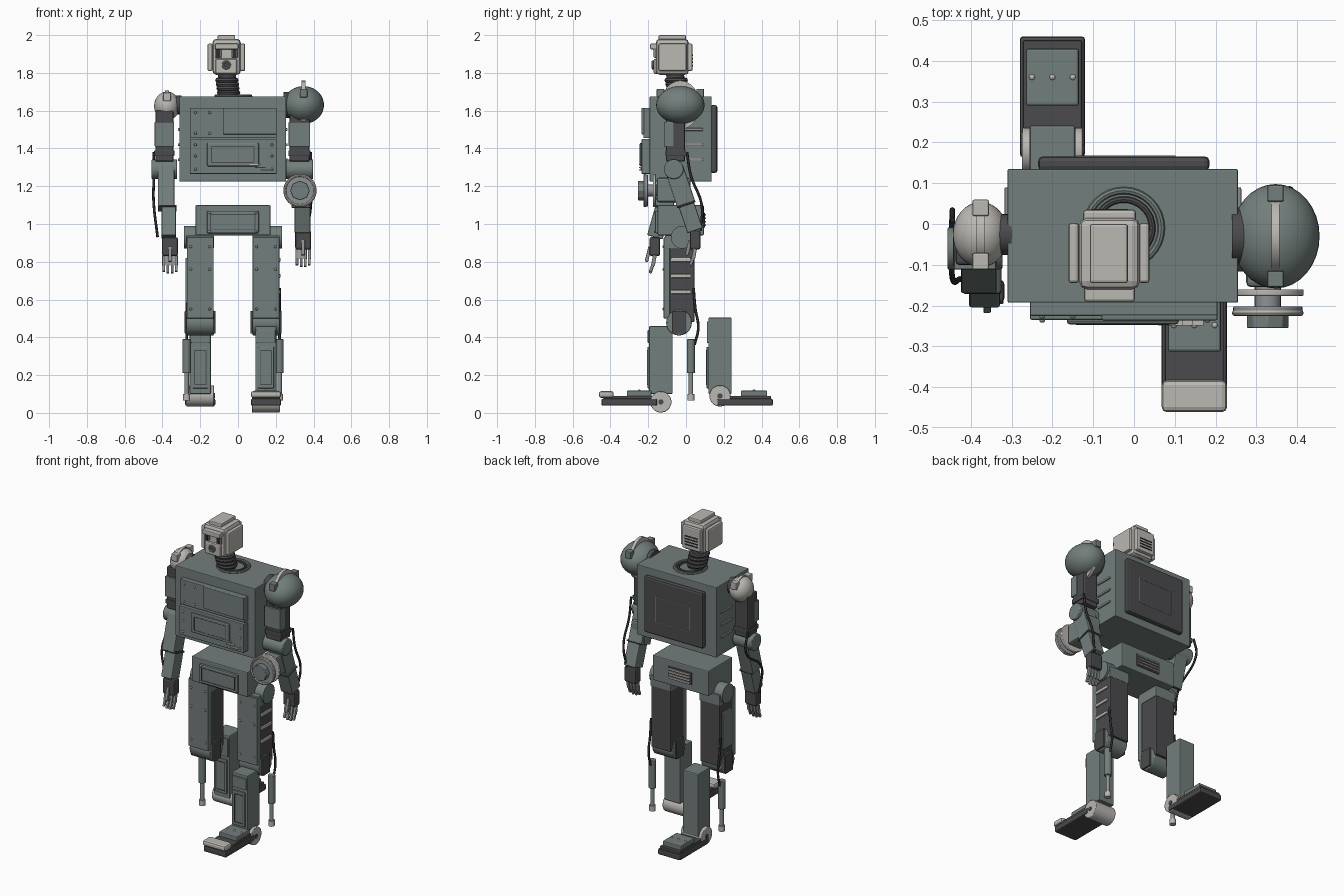
import bpy
import math
from mathutils import Vector

if "Cube" in bpy.data.objects:
    bpy.data.objects.remove(bpy.data.objects["Cube"])


def material(name, red, green, blue):
    mat = bpy.data.materials.new(name)
    mat.use_nodes = True
    colour = (red, green, blue, 1)
    mat.diffuse_color = colour
    mat.node_tree.nodes["Principled BSDF"].inputs["Base Color"].default_value = colour
    return mat


BODY = material("grey green paint", 0.17, 0.21, 0.2)
PALE = material("pale ceramic", 0.5, 0.48, 0.45)
DARK = material("charcoal", 0.07, 0.07, 0.075)
BLACK = material("black rubber", 0.025, 0.025, 0.027)
STEEL = material("steel", 0.27, 0.29, 0.29)


def finish(name, mat, bevel=0, smooth=False):
    obj = bpy.context.object
    obj.name = obj.data.name = name
    obj.data.materials.append(mat)
    if smooth:
        bpy.ops.object.shade_smooth_by_angle(angle=math.radians(35))
    if bevel:
        mod = obj.modifiers.new("edge bevel", "BEVEL")
        mod.width = bevel
        mod.segments = 2
        mod.limit_method = "ANGLE"
    return obj


def box(name, mat, x, y, z, bevel=0.004):
    spans = (x, y, z)
    bpy.ops.mesh.primitive_cube_add(size=1, location=[sum(s) / 2 for s in spans])
    obj = bpy.context.object
    obj.scale = [s[1] - s[0] for s in spans]
    bpy.ops.object.transform_apply(location=False, rotation=False)
    return finish(name, mat, bevel)


def limb(name, mat, start, end, width, depth, bevel=0.006):
    """Box running between two points."""
    a, b = Vector(start), Vector(end)
    d = b - a
    h = d.length / 2
    obj = box(name, mat, (-width / 2, width / 2), (-depth / 2, depth / 2), (-h, h), bevel)
    obj.location = (a + b) / 2
    obj.rotation_euler.x = math.atan2(d.y, -d.z)
    return obj


def rod(name, mat, start, end, radius, sides=32, bevel=0):
    a, b = Vector(start), Vector(end)
    bpy.ops.mesh.primitive_cylinder_add(vertices=sides, radius=radius, depth=(b - a).length,
                                        location=(a + b) / 2)
    bpy.context.object.rotation_euler = (b - a).to_track_quat("Z", "Y").to_euler()
    return finish(name, mat, bevel, smooth=True)


def ball(name, mat, centre, radii):
    bpy.ops.mesh.primitive_uv_sphere_add(segments=32, ring_count=20, location=centre)
    bpy.context.object.scale = radii
    return finish(name, mat, smooth=True)


def ring(name, mat, centre, major, minor, turn=0):
    bpy.ops.mesh.primitive_torus_add(location=centre, major_radius=major, minor_radius=minor,
                                     major_segments=32, minor_segments=8, rotation=(turn, 0, 0))
    return finish(name, mat, smooth=True)


def cable(name, points, radius=0.007):
    curve = bpy.data.curves.new(name, "CURVE")
    curve.dimensions = "3D"
    curve.bevel_depth = radius
    curve.bevel_resolution = 2
    spline = curve.splines.new("BEZIER")
    spline.bezier_points.add(len(points) - 1)
    for knot, p in zip(spline.bezier_points, points):
        knot.co = p
        knot.handle_left_type = knot.handle_right_type = "AUTO"
    obj = bpy.data.objects.new(name, curve)
    obj.data.materials.append(BLACK)
    bpy.context.collection.objects.link(obj)


def frame(name, mat, x, z, y, width=0.006, depth=0.008):
    """Thin rectangular border on a front or back face."""
    for i in (0, 1):
        edge = (x[i] - width / 2, x[i] + width / 2)
        box(name + "_side", mat, edge, (y - depth, y + depth), z, 0)
        edge = (z[i] - width / 2, z[i] + width / 2)
        box(name + "_bar", mat, x, (y - depth, y + depth), edge, 0)


def rivets(name, xs, zs, y):
    for x in xs:
        for z in zs:
            ball(name, STEEL, (x, y, z), (0.007, 0.006, 0.007))


# Torso with front armour and back plate
box("torso", BODY, (-0.31, 0.255), (-0.193, 0.135), (1.225, 1.675))
box("upper_chest_plate", BODY, (-0.255, 0.205), (-0.225, -0.19), (1.455, 1.615))
box("raised_chest_plate", BODY, (-0.08, 0.205), (-0.236, -0.22), (1.475, 1.615))
box("lower_chest_plate", BODY, (-0.255, 0.205), (-0.235, -0.19), (1.265, 1.45))
box("chest_hatch", BODY, (-0.165, 0.11), (-0.246, -0.23), (1.305, 1.43), 0.008)
frame("hatch_border", DARK, (-0.14, 0.085), (1.325, 1.41), -0.243, 0.004, 0.004)
for k in range(3):
    box("chest_marking", PALE, (0.06 + k * 0.03, 0.12 + k * 0.025),
        (-0.249, -0.232), (1.312 - k * 0.015, 1.318 - k * 0.015), 0)
rivets("chest_rivet", (-0.225, 0.18), (1.29, 1.36, 1.42), -0.236)
rivets("upper_chest_rivet", (-0.225, -0.15), (1.48, 1.59), -0.226)
box("back_plate", DARK, (-0.235, 0.185), (0.13, 0.166), (1.27, 1.63), 0.012)
frame("back_outline", STEEL, (-0.14, 0.1), (1.36, 1.52), 0.165, 0.003, 0.003)
for z in (1.34, 1.42, 1.5):
    for x in (-0.31, 0.255):
        box("torso_side_slot", STEEL, (x - 0.008, x + 0.008), (-0.02, 0.09), (z - 0.007, z + 0.007))

# Neck and collar
collar = (-0.025, -0.01, 1.677)
ring("collar_ring", BODY, collar, 0.092, 0.009)
ring("inner_collar_ring", DARK, collar, 0.07, 0.008)
rod("neck_core", DARK, (-0.045, -0.035, 1.66), (-0.06, -0.06, 1.8), 0.047)
for k in range(4):
    ring("neck_ring", DARK, (-0.05 - k * 0.003, -0.04 - k * 0.004, 1.695 + k * 0.022), 0.048, 0.014)

# Head
box("head", PALE, (-0.135, 0.015), (-0.16, 0.015), (1.79, 1.98), 0.02)
box("crown_plate", PALE, (-0.108, -0.015), (-0.145, 0.0), (1.96, 2.0), 0.006)
box("jaw", PALE, (-0.12, -0.005), (-0.172, -0.12), (1.795, 1.875), 0.01)
box("brow", PALE, (-0.122, 0.002), (-0.19, -0.14), (1.925, 1.955), 0.006)
box("head_back_panel", PALE, (-0.125, 0.005), (0, 0.035), (1.81, 1.955), 0.008)
for k in range(4):
    z = 1.835 + k * 0.018
    box("head_vent", BLACK, (-0.105, -0.015), (0.03, 0.037), (z, z + 0.008), 0)
for x in (-0.148, 0.025):
    box("ear_plate", PALE, (x - 0.013, x + 0.013), (-0.145, 0.003), (1.81, 1.955), 0.008)
for x in (-0.105, -0.018):
    box("eye_frame", STEEL, (x - 0.017, x + 0.017), (-0.17, -0.15), (1.88, 1.93))
    box("eye", BLACK, (x - 0.011, x + 0.011), (-0.173, -0.16), (1.885, 1.925), 0)
mouth = (-0.062, -0.176, 1.842)
ring("mouth_ring", STEEL, mouth, 0.018, 0.006, math.pi / 2)
rod("mouth_speaker", DARK, (-0.062, -0.16, 1.842), mouth, 0.014)

# Shoulders with crest bands and clips
for name, mat, centre, radii in (
        ("left_shoulder", BODY, (0.347, -0.03, 1.63), (0.108, 0.128, 0.1)),
        ("right_shoulder", PALE, (-0.376, -0.026, 1.625), (0.068, 0.08, 0.076))):
    c, r = Vector(centre), Vector(radii)
    ball(name, mat, c, r)
    band = rod(name + "_band", PALE, c - Vector((0.01, 0, 0)), c + Vector((0.01, 0, 0)), 1)
    band.scale = (r.z * 1.02, r.y * 1.01, 1)
    for s in (-1, 1):
        y = c.y + s * r.y * 0.82
        z = c.z + r.z * 0.6
        box(name + "_clip", mat, (c.x - 0.02, c.x + 0.02), (y - 0.02, y + 0.02), (z - 0.02, z + 0.025))
rod("left_shoulder_axle", DARK, (0.24, -0.03, 1.63), (0.3, -0.03, 1.63), 0.07)
rod("right_shoulder_axle", DARK, (-0.34, -0.026, 1.63), (-0.3, -0.026, 1.63), 0.05)


def hand(side, x, y, z):
    box(side + "_palm", DARK, (x - 0.042, x + 0.042), (y - 0.028, y + 0.028), (z - 0.1, z), 0.01)
    for k in range(4):
        fx = x - 0.033 + k * 0.022
        tip = z - 0.195 + abs(k - 1.5) * 0.008
        limb(side + "_finger", STEEL, (fx, y, z - 0.095), (fx, y - 0.01, z - 0.15), 0.017, 0.02, 0.003)
        limb(side + "_fingertip", STEEL, (fx, y - 0.01, z - 0.145), (fx, y - 0.025, tip), 0.014, 0.016, 0.003)
    limb(side + "_thumb", STEEL, (x, y - 0.025, z - 0.05), (x, y - 0.045, z - 0.13), 0.018, 0.018, 0.003)


def arm(side, x, y, width, wrist, out):
    w = width / 2
    box(side + "_upper_arm", DARK, (x - w, x + w), (y - 0.05, y + 0.05), (1.33, 1.6), 0.008)
    box(side + "_arm_shell", BODY, (x - w - 0.004, x + w + 0.004), (y - 0.062, y - 0.01), (1.41, 1.54))
    box(side + "_elbow_collar", DARK, (x - w - 0.006, x + w + 0.006), (y - 0.053, y + 0.053), (1.36, 1.39))
    rod(side + "_elbow", BODY, (x - w - 0.02, y - 0.01, 1.29), (x + w + 0.02, y - 0.01, 1.29), 0.052, bevel=0.005)
    start, end = Vector((x, y - 0.01, 1.3)), Vector(wrist)
    limb(side + "_forearm", BODY, start, start.lerp(end, 0.6), width * 0.92, 0.1)
    limb(side + "_lower_forearm", BODY, start.lerp(end, 0.58), end, width * 0.8, 0.085)
    limb(side + "_forearm_band", DARK, start.lerp(end, 0.57), start.lerp(end, 0.6), width, 0.104)
    cx = x + out * (w + 0.008)
    cable(side + "_arm_cable", [(cx, y + 0.06, 1.38), (cx, y + 0.08, 1.26),
                                (cx, end.y + 0.035, 1.1), (cx - out * 0.02, end.y + 0.03, end.z)])
    hand(side, end.x, end.y, end.z)


# Arms: the right one swings forward, the left one back
arm("left", 0.325, -0.055, 0.105, (0.345, 0.048, 0.965), 1)
arm("right", -0.39, -0.05, 0.095, (-0.36, -0.165, 0.93), -1)

# Winch wheel on the left forearm
box("winch_motor", BODY, (0.275, 0.375), (-0.155, 0.025), (1.115, 1.245), 0.012)
for name, mat, front, back, radius, sides in (
        ("winch_hub", STEEL, -0.22, -0.14, 0.032, 24),
        ("winch_inner_disc", PALE, -0.176, -0.16, 0.088, 40),
        ("winch_outer_disc", STEEL, -0.22, -0.202, 0.085, 40),
        ("winch_knob", BODY, -0.255, -0.22, 0.052, 8)):
    rod(name, mat, (0.328, front, 1.177), (0.328, back, 1.177), radius, sides, 0.003)
ring("winch_rim", PALE, (0.328, -0.218, 1.177), 0.08, 0.008, math.pi / 2)

# Pelvis
box("pelvis", BODY, (-0.225, 0.172), (-0.15, 0.095), (0.94, 1.1), 0.006)
box("pelvis_front_panel", BODY, (-0.165, 0.11), (-0.163, -0.14), (0.95, 1.07), 0.008)
frame("pelvis_border", DARK, (-0.145, 0.09), (0.97, 1.05), -0.162, 0.004, 0.003)
box("pelvis_vent", DARK, (-0.11, 0.06), (0.09, 0.1), (0.98, 1.06))
for k in range(4):
    z = 0.99 + k * 0.018
    box("pelvis_louvre", PALE, (-0.1, 0.05), (0.095, 0.106), (z, z + 0.008), 0)
rivets("pelvis_rivet", (-0.15, 0.095), (0.96, 1.06), -0.164)


def leg(side, x, out, ankle, facing, shin_top, ankle_z):
    # Thigh, hip and knee
    box(side + "_thigh", DARK, (x - 0.069, x + 0.069), (-0.1, 0.045), (0.48, 0.9), 0.006)
    box(side + "_thigh_shell", BODY, (x - 0.071, x + 0.071), (-0.118, -0.085), (0.5, 0.93))
    box(side + "_hip_block", BODY, (x - 0.072, x + 0.072), (-0.11, 0.047), (0.87, 0.94))
    hip = x + out * 0.075
    rod(side + "_hip_disc", BODY, (x, -0.02, 0.93), (hip + out * 0.01, -0.02, 0.93), 0.06)
    rivets(side + "_thigh_rivet", (x - 0.05, x + 0.05), (0.55, 0.76, 0.88), -0.119)
    rod(side + "_knee", BODY, (x - 0.072, -0.037, 0.478), (x + 0.072, -0.037, 0.478), 0.068, bevel=0.005)
    for s in (-1, 1):
        bx = x + s * 0.074
        box(side + "_knee_bracket", DARK, (bx - 0.008, bx + 0.008), (-0.075, 0), (0.42, 0.54))
    face = x + out * 0.07
    if out > 0:
        for z in (0.64, 0.725, 0.81):
            box(side + "_thigh_slot", PALE, (face - 0.008, face + 0.008), (-0.08, 0.025), (z - 0.01, z + 0.01))
    else:
        box(side + "_thigh_panel", BODY, (face - 0.008, face + 0.008), (-0.07, 0.02), (0.58, 0.82))

    # Calf piston and hose
    px = x + out * 0.072
    rod(side + "_piston_sleeve", BODY, (px, 0.026, 0.39), (px, 0.026, 0.21), 0.022, 20, 0.003)
    rod(side + "_piston_rod", STEEL, (px, 0.026, 0.22), (px, 0.026, 0.07), 0.012, 16)
    rod(side + "_piston_end", PALE, (px, 0.026, 0.1), (px, 0.026, 0.065), 0.019, 16)
    cable(side + "_leg_hose", [(px, 0.04, 0.66), (px, 0.05, 0.55), (px, 0.065, 0.45), (px, 0.045, 0.36)])

    # Shin and ankle
    def along(a, b):
        return tuple(sorted((ankle + facing * a, ankle + facing * b)))

    box(side + "_shin", BODY, (x - 0.056, x + 0.056), (ankle - 0.062, ankle + 0.062), (0.1, shin_top), 0.006)
    box(side + "_shin_panel", BODY, (x - 0.042, x + 0.042), (ankle - 0.071, ankle - 0.055), (0.13, 0.35))
    frame(side + "_shin_border", DARK, (x - 0.03, x + 0.03), (0.15, 0.33), ankle - 0.071, 0.004, 0.003)
    box(side + "_knee_guard", BODY, (x - 0.05, x + 0.05), (ankle - 0.07, ankle), (0.37, shin_top - 0.02))
    rod(side + "_ankle", PALE, (x - 0.074, ankle, ankle_z), (x + 0.074, ankle, ankle_z), 0.056, bevel=0.004)
    rod(side + "_ankle_bolt", DARK, (x - 0.078, ankle, ankle_z), (x + 0.078, ankle, ankle_z), 0.014, 12)

    # Foot
    wide = (x - 0.08, x + 0.08)
    heel = 0.02 if facing < 0 else -0.015
    box(side + "_sole", DARK, wide, along(heel, heel + 0.295), (0.038, 0.075), 0.008)
    box(side + "_foot_bed", DARK, (x - 0.072, x + 0.072), along(heel, heel + 0.285), (0.07, 0.09))
    if facing < 0:
        box(side + "_toe_cap", PALE, wide, along(0.25, 0.328), (0.08, 0.115), 0.012)
        plate = (0.05, 0.18)
    else:
        plate = (0.11, 0.25)
    box(side + "_instep", BODY, (x - 0.065, x + 0.065), along(*plate), (0.085, 0.118), 0.006)
    for k in (-1, 0, 1):
        ball(side + "_instep_rivet", PALE, (x + k * 0.05, ankle + facing * sum(plate) / 2, 0.118), (0.007, 0.007, 0.006))


# Legs: the left foot steps forward, the right foot points back
leg("left", 0.148, 1, -0.133, -1, 0.46, 0.058)
leg("right", -0.2, -1, 0.18, 1, 0.505, 0.09)
